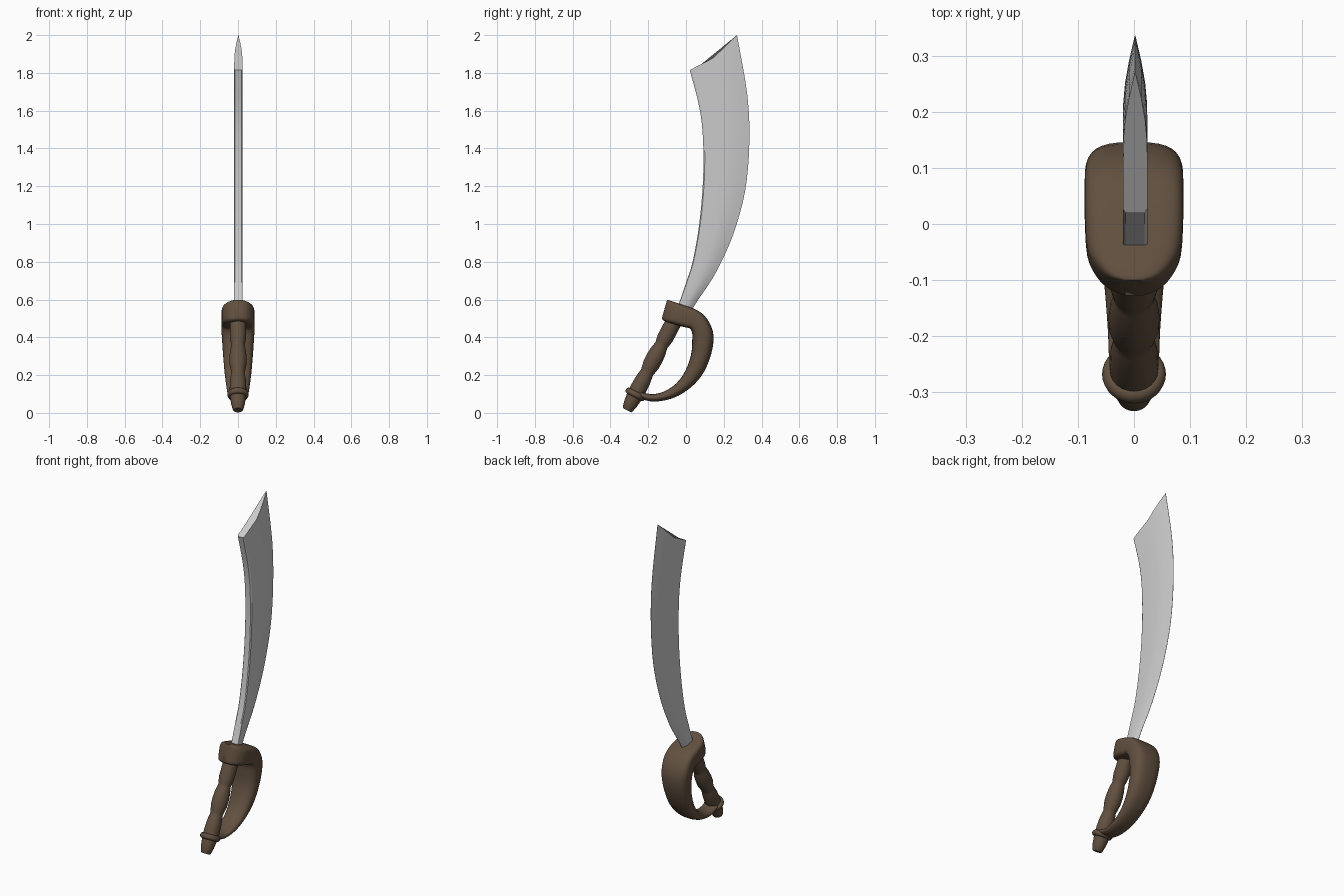
import bpy, bmesh, math
from mathutils import Vector, Matrix

if "Cube" in bpy.data.objects:
    bpy.data.objects.remove(bpy.data.objects["Cube"])


def smooth_rows(rows, steps):
    """Catmull-Rom interpolation of tuples of any length."""
    out = []
    for i in range(len(rows) - 1):
        p = [rows[max(0, min(len(rows) - 1, i + k))] for k in (-1, 0, 1, 2)]
        for s in range(steps):
            t = s / steps
            out.append([0.5 * (2 * b + (c - a) * t + (2 * a - 5 * b + 4 * c - d) * t * t
                               + (3 * b - a - 3 * c + d) * t ** 3) for a, b, c, d in zip(*p)])
    return out + [list(rows[-1])]


def loft(name, rings, material=None, angle=35):
    """Skin closed rings of points and cap both ends."""
    bm = bmesh.new()
    vs = [[bm.verts.new(p) for p in ring] for ring in rings]
    n = len(vs[0])
    for a, b in zip(vs, vs[1:]):
        for i in range(n):
            bm.faces.new((a[i], a[(i + 1) % n], b[(i + 1) % n], b[i]))
    bm.faces.new(vs[0])
    bm.faces.new(vs[-1])
    bmesh.ops.recalc_face_normals(bm, faces=bm.faces)
    return finish(name, bm, material, angle)


def finish(name, bm, material, angle):
    mesh = bpy.data.meshes.new(name)
    bm.to_mesh(mesh)
    bm.free()
    obj = bpy.data.objects.new(name, mesh)
    bpy.context.collection.objects.link(obj)
    if material:
        mesh.materials.append(material)
    bpy.ops.object.select_all(action='DESELECT')
    obj.select_set(True)
    bpy.context.view_layer.objects.active = obj
    bpy.ops.object.shade_smooth_by_angle(angle=math.radians(angle))
    return obj


brown = bpy.data.materials.new("brown")
brown.diffuse_color = (0.12, 0.08, 0.05, 1)
brown.use_nodes = True
brown.node_tree.nodes["Principled BSDF"].inputs["Base Color"].default_value = brown.diffuse_color

# Blade: spine (y, z) paired with cutting edge (y, z)
blade_rows = smooth_rows([
    (-.06, .52, .01, .51), (-.03, .60, .065, .60), (0, .69, .12, .68),
    (.035, .80, .175, .775), (.07, 1.0, .25, .945), (.09, 1.23, .312, 1.17),
    (.09, 1.45, .335, 1.42), (.07, 1.62, .325, 1.68), (.02, 1.815, .27, 2.0)], 4)
half = [(0, .017), (.03, .022), (.25, .022), (.5, .0215), (.66, .018), (.82, .011), (1, .0006)]
section = half + [(f, -x) for f, x in reversed(half)]
rings = []
for i, (sy, sz, ey, ez) in enumerate(blade_rows):
    sag = .028 if i == len(blade_rows) - 1 else 0   # notched clip at the tip
    rings.append([(x + .002, sy + (ey - sy) * f,
                   sz + (ez - sz) * f - sag * (1 - abs(2 * f - 1))) for f, x in section])
loft("blade", rings, angle=20)

# Guard block and knuckle bow: outer (y, z), inner (y, z), half width, squareness
guard_rows = smooth_rows([
    (-.100, .598, -.128, .500, .022, 5), (-.092, .597, -.120, .490, .046, 5),
    (-.070, .590, -.100, .481, .068, 5), (-.035, .578, -.065, .470, .084, 5),
    (.030, .556, -.005, .453, .088, 5), (.085, .527, .020, .447, .088, 4.5),
    (.125, .475, .032, .425, .088, 3.6), (.146, .405, .033, .385, .085, 3),
    (.133, .310, .026, .305, .079, 2.6), (.090, .208, -.005, .220, .071, 2.5),
    (.020, .130, -.052, .156, .062, 2.4), (-.075, .076, -.117, .113, .054, 2.3),
    (-.180, .060, -.186, .099, .047, 2.2), (-.260, .083, -.250, .117, .044, 2.2),
    (-.300, .097, -.293, .123, .040, 2.2)], 3)
rings = []
for oy, oz, iy, iz, w, n in guard_rows:
    ring = []
    for k in range(32):
        a = math.tau * k / 32
        c, s = math.cos(a), math.sin(a)
        u = math.copysign(abs(c) ** (2 / n), c) * w
        v = (math.copysign(abs(s) ** (2 / n), s) + 1) / 2
        ring.append((u, iy + (oy - iy) * v, iz + (oz - iz) * v))
    rings.append(ring)
loft("guard_and_bow", rings, brown, 45)

# Grip: turned profile of (distance along the axis, radius)
base = Vector((0, -.312, .014))
axis = Vector((0, .24, .455)).normalized()
turn = axis.to_track_quat('Z', 'X').to_matrix()
profile = [(0, .024), (.008, .029), (.04, .037), (.08, .042), (.13, .044), (.18, .042),
           (.215, .037), (.227, .035), (.24, .038), (.275, .045), (.31, .046),
           (.35, .043), (.38, .037), (.39, .035), (.402, .038), (.435, .043), (.54, .043)]
rings = [[base + turn @ Vector((r * math.cos(math.tau * k / 24),
                                r * math.sin(math.tau * k / 24), d)) for k in range(24)]
         for d, r in profile]
loft("grip", rings, brown)

# Ring joining the bow to the pommel
centre = base + axis * .095
rings = []
for i in range(33):
    a = math.tau * i / 32
    rings.append([centre + turn @ Vector(((.043 + .014 * math.cos(b)) * math.cos(a),
                                          (.043 + .014 * math.cos(b)) * math.sin(a),
                                          .016 * math.sin(b)))
                  for b in (math.tau * k / 12 for k in range(12))])
loft("pommel_ring", rings, brown, 60)
